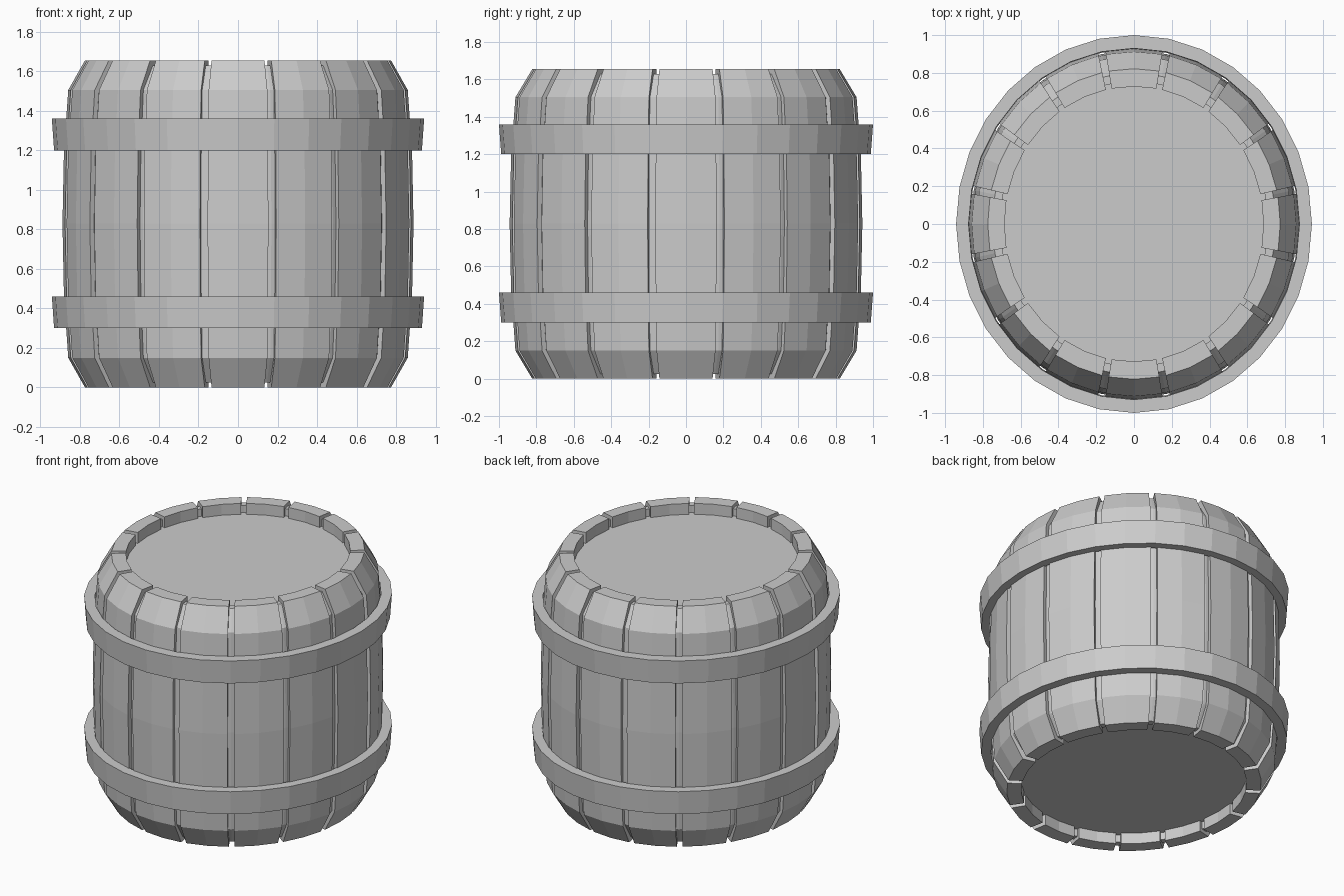
import bpy, bmesh, math

if "Cube" in bpy.data.objects:
    bpy.data.objects.remove(bpy.data.objects["Cube"])

SX = 0.942          # barrel is slightly narrower across x
STAVES = 16
STEP = 2 * math.pi / STAVES
HALF_GAP = math.radians(1.3)

mat = bpy.data.materials.new("plain grey")
mat.diffuse_color = (0.6, 0.6, 0.6, 1)
mat.use_nodes = True
mat.node_tree.nodes["Principled BSDF"].inputs["Base Color"].default_value = mat.diffuse_color


def finish(name, bm):
    bmesh.ops.recalc_face_normals(bm, faces=bm.faces[:])
    mesh = bpy.data.meshes.new(name)
    bm.to_mesh(mesh)
    bm.free()
    mesh.materials.append(mat)
    obj = bpy.data.objects.new(name, mesh)
    bpy.context.collection.objects.link(obj)
    return obj


def sweep(name, profile, angles, closed):
    """Turn a closed (radius, z) profile through the given angles."""
    bm = bmesh.new()
    rings = [[bm.verts.new((r * math.sin(a) * SX, r * math.cos(a), z))
              for r, z in profile] for a in angles]
    n = len(profile)
    pairs = list(zip(rings, rings[1:]))
    if closed:
        pairs.append((rings[-1], rings[0]))
    for p, q in pairs:
        for i in range(n):
            j = (i + 1) % n
            bm.faces.new((p[i], p[j], q[j], q[i]))
    if not closed:
        bm.faces.new(rings[0])
        bm.faces.new(rings[-1])
    return finish(name, bm)


full = [i * math.pi / 16 for i in range(32)]

# Staves with a bulging outside and a straight inside
outer = [(0.822, 0), (0.912, 0.15), (0.935, 0.46), (0.943, 0.83),
         (0.935, 1.20), (0.912, 1.505), (0.822, 1.655)]
stave = outer + [(0.728, 1.655), (0.728, 0)]
for k in range(STAVES):
    c = k * STEP
    h = STEP / 2 - HALF_GAP
    sweep(f"stave_{k + 1}", stave, [c - h, c, c + h], False)

# Shell behind the staves, seen as the floor of the grooves
D = 0.025
core = [(r - D, min(max(z, D), 1.655 - D)) for r, z in outer]
core += [(0.728 + D, 1.655 - D), (0.728 + D, D)]
sweep("groove_shell", core, full, True)

# Hoops, flaring slightly upward
for name, z in (("lower_hoop", 0.30), ("upper_hoop", 1.20)):
    sweep(name, [(0.925, z), (0.988, z), (1.0, z + 0.16), (0.93, z + 0.16)], full, True)

# Recessed round lid and base
for name, z0, z1 in (("lid", 1.53, 1.58), ("base", 0.075, 0.125)):
    bm = bmesh.new()
    bmesh.ops.create_cone(bm, cap_ends=True, segments=32, radius1=0.765,
                          radius2=0.765, depth=z1 - z0)
    for v in bm.verts:
        v.co.x *= SX
        v.co.z += (z0 + z1) / 2
    finish(name, bm)
